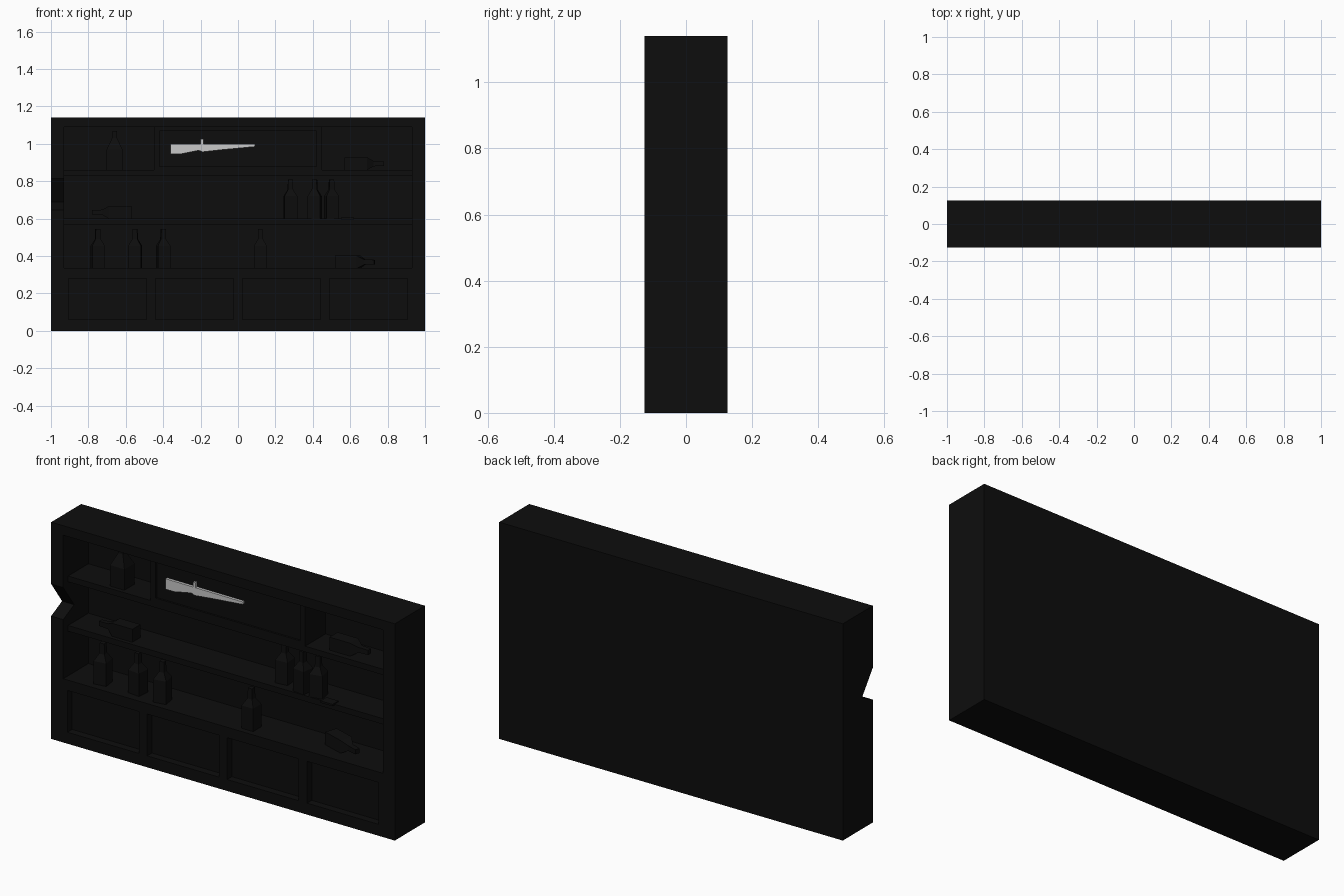
import bpy, bmesh
from math import radians, pi, cos, sin

cube = bpy.data.objects.get("Cube")
if cube:
    bpy.data.objects.remove(cube, do_unlink=True)


def material(name, value):
    m = bpy.data.materials.new(name)
    m.use_nodes = True
    color = (value, value, value, 1)
    m.diffuse_color = color
    bsdf = next(n for n in m.node_tree.nodes if n.type == "BSDF_PRINCIPLED")
    bsdf.inputs["Base Color"].default_value = color
    return m


black = material("black_wood", 0.004)
grey = material("light_grey", 0.58)


def finish(name, bm, mat):
    bmesh.ops.recalc_face_normals(bm, faces=bm.faces)
    mesh = bpy.data.meshes.new(name)
    bm.to_mesh(mesh)
    bm.free()
    mesh.materials.append(mat)
    ob = bpy.data.objects.new(name, mesh)
    bpy.context.collection.objects.link(ob)
    return ob


def box(name, x0, x1, y0, y1, z0, z1, mat=black):
    bm = bmesh.new()
    bmesh.ops.create_cube(bm, size=1)
    for v in bm.verts:
        v.co = ((x0 + x1) / 2 + v.co.x * (x1 - x0),
                (y0 + y1) / 2 + v.co.y * (y1 - y0),
                (z0 + z1) / 2 + v.co.z * (z1 - z0))
    return finish(name, bm, mat)


def prism(name, points, direction, mat):
    """Extrude a flat outline along a direction."""
    bm = bmesh.new()
    face = bm.faces.new([bm.verts.new(p) for p in points])
    out = bmesh.ops.extrude_face_region(bm, geom=[face])
    moved = [g for g in out["geom"] if isinstance(g, bmesh.types.BMVert)]
    bmesh.ops.translate(bm, verts=moved, vec=direction)
    return finish(name, bm, mat)


def bottle(name, location, rotation=(0, 0, 0), half=0.034, body=0.12, shoulder=0.155):
    """Square bottle lofted from rings of four points."""
    bm = bmesh.new()
    rings = []
    for r, z in ((half, 0), (half, body), (0.014, shoulder), (0.012, 0.21)):
        r *= 2 ** 0.5
        rings.append([bm.verts.new((r * cos(a), r * sin(a), z))
                      for a in (pi / 4 + i * pi / 2 for i in range(4))])
    for low, high in zip(rings, rings[1:]):
        for i in range(4):
            j = (i + 1) % 4
            bm.faces.new((low[i], low[j], high[j], high[i]))
    bm.faces.new(rings[0])
    bm.faces.new(rings[-1])
    ob = finish(name, bm, black)
    ob.location = location
    ob.rotation_euler = [radians(a) for a in rotation]


FRONT, BACK, TOP = -0.125, 0.125, 1.14
INNER, WALL, SHELF = 0.93, 0.085, -0.085

# Outer case, with a broken chip in one post
box("back_panel", -1, 1, WALL, BACK, 0, TOP)
box("top_beam", -INNER, INNER, FRONT, WALL, 1.09, TOP)
box("right_post", INNER, 1, FRONT, WALL, 0, TOP)
chipped = [(FRONT, 0), (WALL, 0), (WALL, TOP), (FRONT, TOP),
           (FRONT, 0.815), (-0.034, 0.69), (FRONT, 0.646)]
prism("chipped_post", [(-1, y, z) for y, z in chipped], (1 - INNER, 0, 0), black)

# Shelves and counter
box("upper_shelf", -INNER, INNER, SHELF, WALL, 0.83, 0.86)
box("lower_shelf", -INNER, INNER, SHELF, WALL, 0.57, 0.6)
box("counter", -INNER, INNER, FRONT, WALL, 0.28, 0.335)

# Base cabinet with four recessed panels
box("cabinet_panels", -INNER, INNER, SHELF, WALL, 0.06, 0.28)
box("cabinet_plinth", -INNER, INNER, FRONT, WALL, 0, 0.06)
for i in range(5):
    x = (i - 2) * 0.465
    box("cabinet_stile", max(x - 0.024, -INNER), min(x + 0.024, INNER),
        FRONT, SHELF, 0.06, 0.28)

# Upper display cabinet with a raised frame
box("display_cabinet", -0.45, 0.45, SHELF + 0.01, WALL, 0.86, 1.09)
for side in (-1, 1):
    x = side * 0.435
    box("display_stile", x - 0.015, x + 0.015, SHELF, SHELF + 0.01, 0.86, 1.09)
for z in (0.86, 1.07):
    box("display_rail", -0.42, 0.42, SHELF, SHELF + 0.01, z, z + 0.02)

# Rifle ornament on the display cabinet
outline = [(-0.36, 1.0), (-0.36, 0.945), (-0.31, 0.945), (-0.21, 0.965),
           (-0.19, 0.957), (-0.1, 0.967), (0.09, 0.985), (0.09, 0.998)]
prism("rifle", [(x, SHELF - 0.004, z) for x, z in outline], (0, 0.014, 0), grey)
box("rifle_sight", -0.2, -0.185, SHELF - 0.004, SHELF + 0.01, 0.99, 1.025, grey)

# Standing bottles: x, y, shelf height, turn
for x, y, z, turn in ((-0.75, -0.05, 0.335, 8), (-0.55, -0.045, 0.335, -6),
                      (-0.4, -0.055, 0.335, 10), (0.12, -0.06, 0.335, 0),
                      (0.28, -0.01, 0.6, 5), (0.41, -0.045, 0.6, -8),
                      (0.5, -0.045, 0.6, 12)):
    bottle("bottle", (x, y, z), (0, 0, turn))
bottle("tall_shouldered_bottle", (-0.66, -0.02, 0.86), half=0.042, body=0.11, shoulder=0.17)

# Fallen bottles
bottle("fallen_bottle_left", (-0.57, -0.03, 0.634), (0, -90, 0))
bottle("fallen_bottle_right", (0.57, -0.02, 0.894), (0, 90, 0))
bottle("fallen_bottle_counter", (0.53, 0.015, 0.368), (0, 90, -18))

# Loose splinter on the lower shelf
box("splinter", 0.55, 0.62, -0.1, -0.05, 0.595, 0.605)
